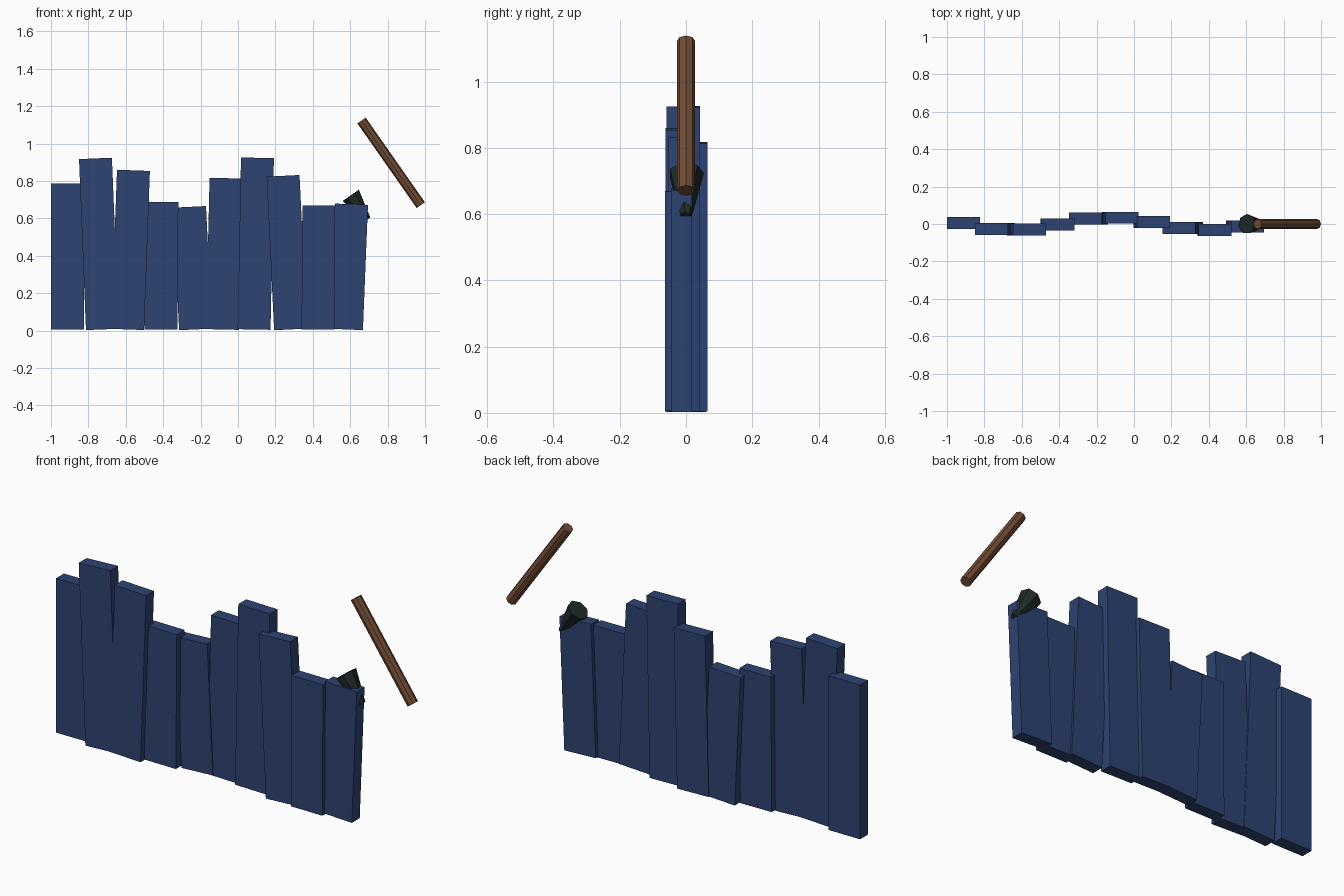
import bpy, bmesh, math
from mathutils import Matrix, Vector

if "Cube" in bpy.data.objects:
    bpy.data.objects.remove(bpy.data.objects["Cube"])


def material(name, rgb):
    m = bpy.data.materials.new(name)
    m.diffuse_color = (*rgb, 1)
    m.use_nodes = True
    m.node_tree.nodes["Principled BSDF"].inputs["Base Color"].default_value = m.diffuse_color
    return m


BLUE = material("blue_paint", (0.027, 0.056, 0.171))
BROWN = material("brown_wood", (0.165, 0.072, 0.033))
DARK = material("dark_metal", (0.0144, 0.0232, 0.0194))


def add_object(name, bm, mat, matrix):
    me = bpy.data.meshes.new(name)
    bm.to_mesh(me)
    bm.free()
    me.materials.append(mat)
    ob = bpy.data.objects.new(name, me)
    ob.matrix_world = matrix
    bpy.context.collection.objects.link(ob)


def plank(name, x_bottom, x_top, y, height):
    bm = bmesh.new()
    bmesh.ops.create_cube(bm, size=1)
    base = 0.006
    length = height - base
    tilt = math.atan2(x_top - x_bottom, length)
    centre = Vector(((x_bottom + x_top) / 2, y, base + length / 2))
    bmesh.ops.scale(bm, vec=(0.176, 0.063, length), verts=bm.verts)
    add_object(name, bm, BLUE, Matrix.Translation(centre) @ Matrix.Rotation(tilt, 4, 'Y'))


def cone(name, sides, r_low, r_high, length, centre, mat):
    bm = bmesh.new()
    bmesh.ops.create_cone(bm, cap_ends=True, segments=sides,
                          radius1=r_low, radius2=r_high, depth=length)
    add_object(name, bm, mat, Matrix.Translation(centre)
               @ Matrix.Rotation(math.radians(-35), 4, 'Y'))


# Uneven wavy fence: bottom x, top x, y, height
PLANKS = [
    (-0.912, -0.912, 0.006, 0.786),
    (-0.725, -0.762, -0.027, 0.921),
    (-0.590, -0.559, -0.030, 0.857),
    (-0.412, -0.407, -0.002, 0.687),
    (-0.227, -0.259, 0.029, 0.662),
    (-0.083, -0.064, 0.033, 0.815),
    (0.086, 0.104, 0.011, 0.924),
    (0.281, 0.241, -0.022, 0.828),
    (0.428, 0.432, -0.032, 0.669),
    (0.580, 0.607, -0.013, 0.676),
]
for i, p in enumerate(PLANKS):
    plank(f"fence_plank_{i + 1}", *p)

# Floating wooden handle and the tapered head stuck in the last plank
cone("wooden_handle", 8, 0.027, 0.027, 0.552, (0.819, 0, 0.897), BROWN)
cone("tapered_head", 7, 0.018, 0.054, 0.157, (0.648, 0, 0.659), DARK)
